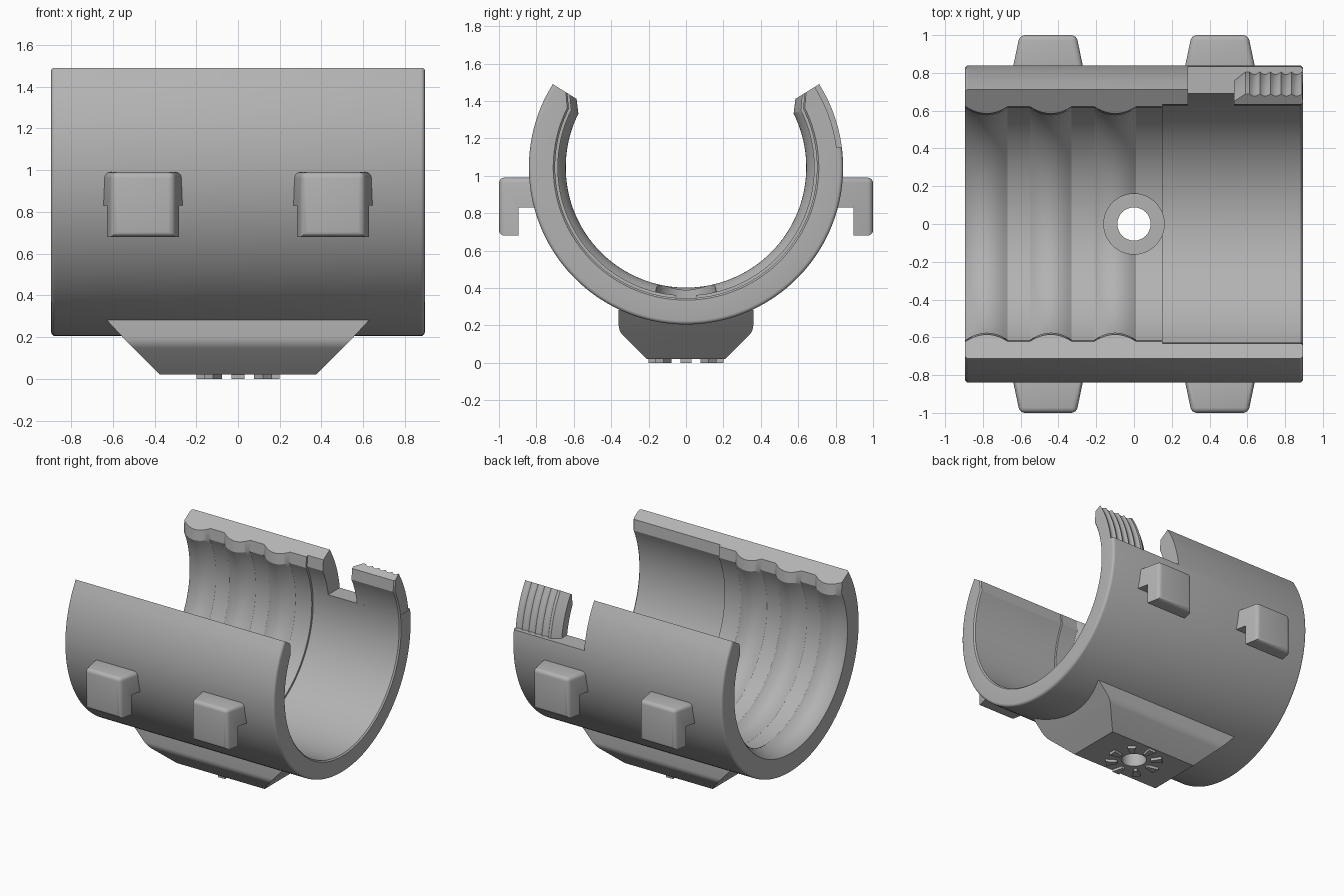
import bpy, bmesh, math
from math import sin, cos, radians, pi
from mathutils import Matrix

cube = bpy.data.objects.get("Cube")
if cube:
    bpy.data.objects.remove(cube)

AXIS_Z, OUTER, BORE, END, TIP = 1.045, 0.84, 0.70, 0.895, 32

grey = bpy.data.materials.new("plain grey")
grey.use_nodes = True
COLOUR = (0.45, 0.45, 0.45, 1)
grey.diffuse_color = COLOUR
grey.node_tree.nodes["Principled BSDF"].inputs["Base Color"].default_value = COLOUR


def finish(name, bm):
    bmesh.ops.recalc_face_normals(bm, faces=bm.faces)
    mesh = bpy.data.meshes.new(name)
    bm.to_mesh(mesh)
    bm.free()
    mesh.materials.append(grey)
    obj = bpy.data.objects.new(name, mesh)
    bpy.context.collection.objects.link(obj)
    return obj


def activate(obj):
    bpy.ops.object.select_all(action='DESELECT')
    obj.select_set(True)
    bpy.context.view_layer.objects.active = obj


def smooth(obj, angle=28):
    activate(obj)
    bpy.ops.object.shade_smooth_by_angle(angle=radians(angle))


def loft(name, rings):
    """Join closed rings of points and cap both ends."""
    bm = bmesh.new()
    loops = [[bm.verts.new(p) for p in ring] for ring in rings]
    n = len(loops[0])
    for a, b in zip(loops, loops[1:]):
        for i in range(n):
            j = (i + 1) % n
            bm.faces.new((a[i], a[j], b[j], b[i]))
    bm.faces.new(loops[0])
    bm.faces.new(loops[-1][::-1])
    return finish(name, bm)


def sweep(name, inner, outer, angles):
    """Sweep an (x, radius) profile round the axis; the inside is relieved at the tips."""
    rings = []
    for a in angles:
        relief = 0.047 if a >= TIP or a <= -180 - TIP else 0
        profile = [(x, r + relief) for x, r in inner] + outer
        rings.append([(x, r * cos(radians(a)), AXIS_Z + r * sin(radians(a)))
                      for x, r in profile])
    return loft(name, rings)


def cut(obj, cutter):
    cutter.hide_render = True
    activate(obj)
    mod = obj.modifiers.new("cut", 'BOOLEAN')
    mod.operation, mod.solver, mod.object = 'DIFFERENCE', 'EXACT', cutter
    bpy.ops.object.modifier_apply(modifier=mod.name)
    bpy.data.objects.remove(cutter)


def cylinder(radius, z0, z1):
    bm = bmesh.new()
    bmesh.ops.create_cone(bm, cap_ends=True, segments=48, radius1=radius, radius2=radius,
                          depth=z1 - z0, matrix=Matrix.Translation((0, 0, (z0 + z1) / 2)))
    return finish("cutter", bm)


# Open cylindrical shell with three rounded ribs inside
LAND, RIB, HALF = 0.685, 0.042, 0.11
inner = [(-END, LAND + 0.005)]
for centre in (-0.78, -0.44, -0.10):
    for i in range(13):
        t = i / 6 - 1
        inner.append((centre + HALF * t, LAND - RIB * (1 - t * t)))
inner += [(0.15, LAND), (0.151, BORE), (END - 0.01, BORE), (END, BORE + 0.01)]


def round_edge(sign):
    b = 0.02
    return [(sign * (END - b + b * cos(t)), OUTER - b + b * sin(t))
            for t in (0, pi / 8, pi / 4, 3 * pi / 8, pi / 2)]


outer = round_edge(1) + round_edge(-1)[::-1]
STEPS = 100
low, high = 26.5, -206.5
body = [low + (high - low) * i / STEPS for i in range(STEPS + 1)]
shell = sweep("shell", inner, outer, [TIP] + body + [-180 - TIP])

# Notch behind the clip tab
bm = bmesh.new()
bmesh.ops.create_cube(bm, size=1, matrix=Matrix.Translation((0.785, 0.75, 1.4))
                      @ Matrix.Diagonal((1, 0.5, 0.5, 1)))
cut(shell, finish("cutter", bm))

# Counterbore and drain hole
cut(shell, cylinder(0.16, 0.33, 0.6))
cut(shell, cylinder(0.088, -0.1, 0.6))
smooth(shell)

# Clip tab with scalloped outer grip
grip = []
for k in range(5):
    for i in range(6):
        t = i / 5
        grip.append((END - 0.005 - 0.056 * (k + t), 0.812 - 0.014 * sin(pi * t)))
    grip[-1] = (grip[-1][0] + 0.001, 0.812)
tab_outer = grip + [(0.59, 0.812), (0.53, 0.765)]
tab = sweep("clip_tab", [(0.53, BORE), (END - 0.01, BORE), (END, BORE + 0.01)], tab_outer,
            [TIP] + [low + (7.2 - low) * i / 10 for i in range(11)])
smooth(tab)

# Faceted mounting foot
foot = loft("mounting_foot", [[(-x, -y, z), (x, -y, z), (x, y, z), (-x, y, z)]
            for x, y, z in ((0.375, 0.21, 0.02), (0.525, 0.36, 0.17), (0.63, 0.36, 0.283))])
bm = bmesh.new()
bm.from_mesh(foot.data)
fold = [e for e in bm.edges if all(abs(v.co.z - 0.17) < 0.001 for v in e.verts)
        and abs(e.verts[0].co.y - e.verts[1].co.y) < 0.001]
bmesh.ops.bevel(bm, geom=fold, offset=0.03, segments=4, profile=0.5, affect='EDGES')
bm.to_mesh(foot.data)
bm.free()
cut(foot, cylinder(0.088, -0.1, 0.6))
smooth(foot)

# Raised radial ticks under the foot
for k in range(8):
    c, s = cos(k * pi / 4), sin(k * pi / 4)
    plan = [(0.12, -0.012), (0.2, -0.03), (0.2, 0.03), (0.12, 0.012)]
    loft(f"foot_tick_{k + 1}", [[(u * c - v * s, u * s + v * c, z) for u, v in plan]
                               for z in (0, 0.025)])

# Four tapered hooks
HOOK = [(0.78, 0.99), (1.0, 0.99), (1.0, 0.68), (0.895, 0.68), (0.895, 0.83), (0.78, 0.83)]
for side, face in ((-1, "front"), (1, "back")):
    for x, hand in ((-0.455, "right"), (0.455, "left")):
        hook = loft(f"{face}_{hand}_hook",
                    [[(x + w * (0.15 + 0.21 * (1 - y)), side * y, z) for y, z in HOOK]
                     for w in (-1, 1)])
        bm = bmesh.new()
        bm.from_mesh(hook.data)
        edges = [e for e in bm.edges
                 if all(abs(v.co.y) > 0.99 for v in e.verts)
                 or all(v.co.z > 0.98 for v in e.verts)]
        bmesh.ops.bevel(bm, geom=edges, offset=0.028, segments=4, profile=0.5, affect='EDGES')
        bm.to_mesh(hook.data)
        bm.free()
        smooth(hook, 35)
